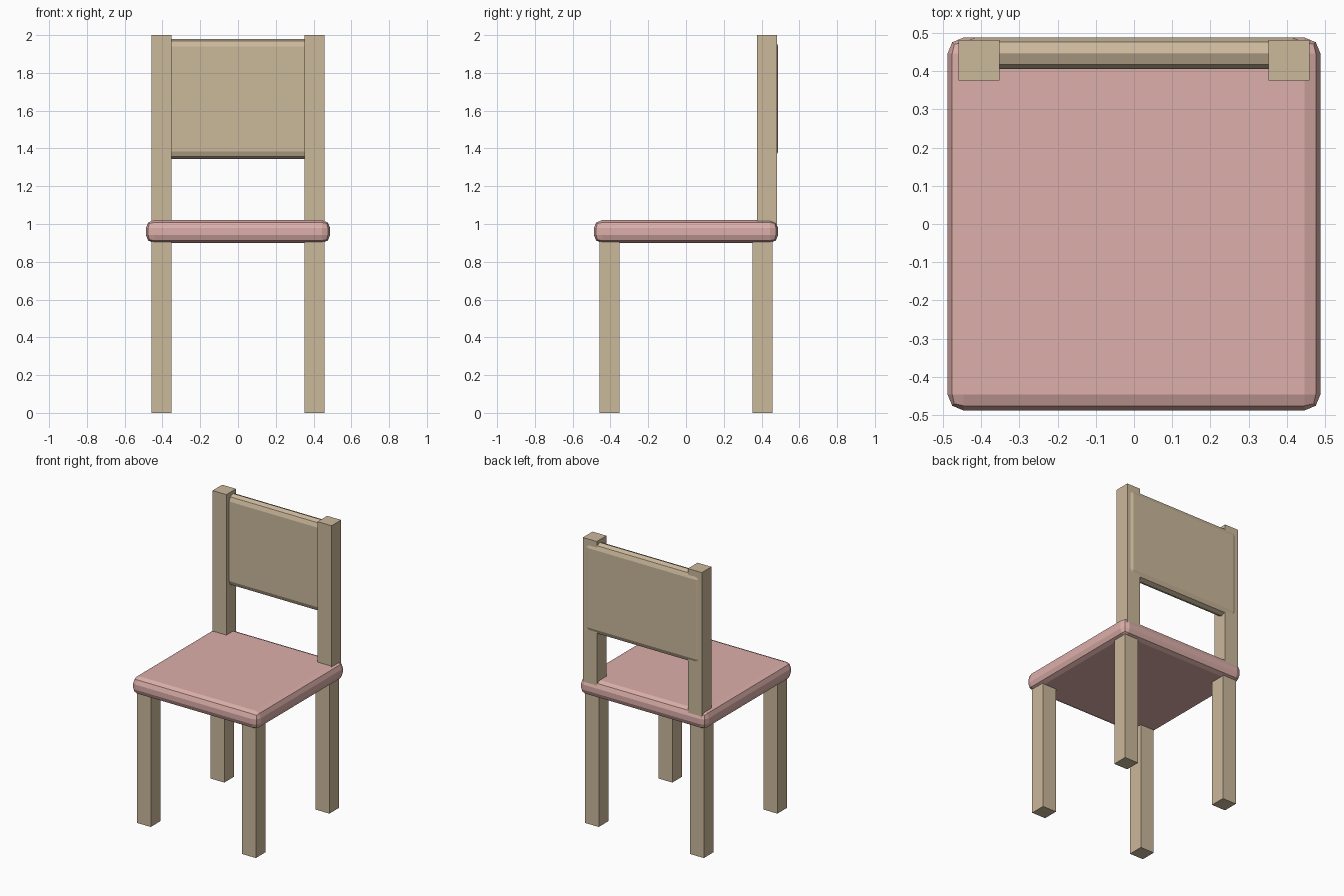
import bpy

if "Cube" in bpy.data.objects:
    bpy.data.objects.remove(bpy.data.objects["Cube"])


def material(name, color):
    mat = bpy.data.materials.new(name)
    mat.diffuse_color = color
    mat.use_nodes = True
    mat.node_tree.nodes["Principled BSDF"].inputs["Base Color"].default_value = mat.diffuse_color
    return mat


wood = material("wood", (0.60, 0.48, 0.33, 1))
fabric = material("fabric", (0.72, 0.43, 0.40, 1))


def box(name, lo, hi, mat, bevel=0):
    """Box between two corners, optionally with two-segment rounded edges."""
    bpy.ops.mesh.primitive_cube_add(
        size=1, location=[(a + b) / 2 for a, b in zip(lo, hi)])
    obj = bpy.context.object
    obj.name = name
    obj.scale = [b - a for a, b in zip(lo, hi)]
    bpy.ops.object.transform_apply(location=False, rotation=False, scale=True)
    obj.data.materials.append(mat)
    if bevel:
        mod = obj.modifiers.new("rounded_edges", 'BEVEL')
        mod.width = bevel
        mod.segments = 2
    return obj


# Cushioned seat
box("seat", (-0.488, -0.488, 0.90), (0.488, 0.488, 1.02), fabric, 0.042)

# Legs and back posts, mirrored left and right
for side, x0, x1 in (("left", -0.459, -0.352), ("right", 0.352, 0.459)):
    box("front_leg_" + side, (x0, -0.459, 0), (x1, -0.352, 0.93), wood)
    box("back_leg_" + side, (x0, 0.352, 0), (x1, 0.459, 0.93), wood)
    box("back_post_" + side, (x0, 0.375, 0.97), (x1, 0.481, 2.0), wood)

# Backrest panel
box("backrest", (-0.455, 0.406, 1.345), (0.455, 0.488, 1.98), wood, 0.04)
